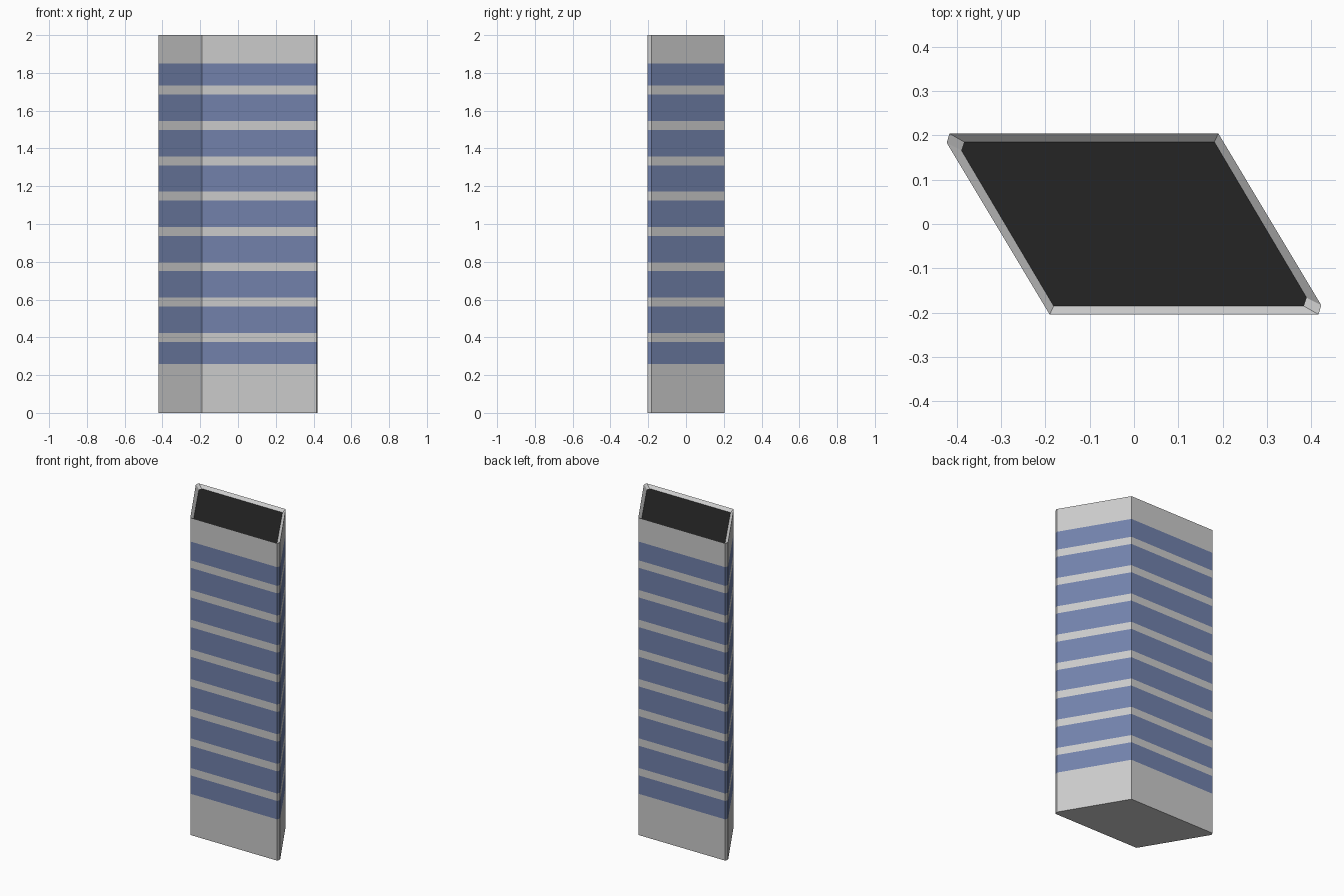
import bpy, bmesh

if "Cube" in bpy.data.objects:
    bpy.data.objects.remove(bpy.data.objects["Cube"])

# Skewed plan with one clipped pair of corners; half listed, rest by point symmetry
def ring(half):
    return half + [(-x, -y) for x, y in half]

OUTER = ring([(-0.416, 0.204), (-0.422, 0.183), (-0.190, -0.204)])
INNER = ring([(-0.383, 0.185), (-0.389, 0.166), (-0.181, -0.185)])
TOP, ROOF_Z = 2.0, 1.983


def material(name, color):
    m = bpy.data.materials.new(name)
    m.diffuse_color = (*color, 1)
    m.use_nodes = True
    m.node_tree.nodes["Principled BSDF"].inputs["Base Color"].default_value = m.diffuse_color
    return m


def build(name, strips=(), caps=(), mat=None):
    """strips: (ring, z, ring, z) wall bands; caps: (ring, z, faces_up)."""
    bm = bmesh.new()
    for ra, za, rb, zb in strips:
        a = [bm.verts.new((x, y, za)) for x, y in ra]
        b = [bm.verts.new((x, y, zb)) for x, y in rb]
        n = len(a)
        for i in range(n):
            j = (i + 1) % n
            bm.faces.new((a[i], a[j], b[j], b[i]))
    for r, z, up in caps:
        vs = [bm.verts.new((x, y, z)) for x, y in r]
        bm.faces.new(vs if up else vs[::-1])
    bmesh.ops.remove_doubles(bm, verts=bm.verts, dist=1e-5)
    me = bpy.data.meshes.new(name)
    bm.to_mesh(me)
    bm.free()
    ob = bpy.data.objects.new(name, me)
    bpy.context.collection.objects.link(ob)
    if mat:
        me.materials.append(mat)
    return ob


glass = material("window_blue", (0.168, 0.222, 0.41))
dark = material("roof_black", (0.018, 0.018, 0.018))

# Heights of the eight thin floor lines between the window bands
floors = [(0.376 + 0.187 * k, 0.423 + 0.187 * k) for k in range(8)]
glass_low, glass_high = 0.26, 1.85

# Base walls with underside
build("base_walls", [(OUTER, 0, OUTER, glass_low)], [(OUTER, 0, False)])

# Floor lines
build("floor_lines", [(OUTER, lo, OUTER, hi) for lo, hi in floors])

# Window bands fill the gaps between floor lines
lows = [glass_low] + [hi for lo, hi in floors]
highs = [lo for lo, hi in floors] + [glass_high]
build("window_bands", [(OUTER, lo, OUTER, hi) for lo, hi in zip(lows, highs)], mat=glass)

# Parapet with inward sloping rim
build("parapet", [(OUTER, glass_high, OUTER, TOP), (OUTER, TOP, INNER, ROOF_Z)])

# Flat roof
build("roof", caps=[(INNER, ROOF_Z, True)], mat=dark)
